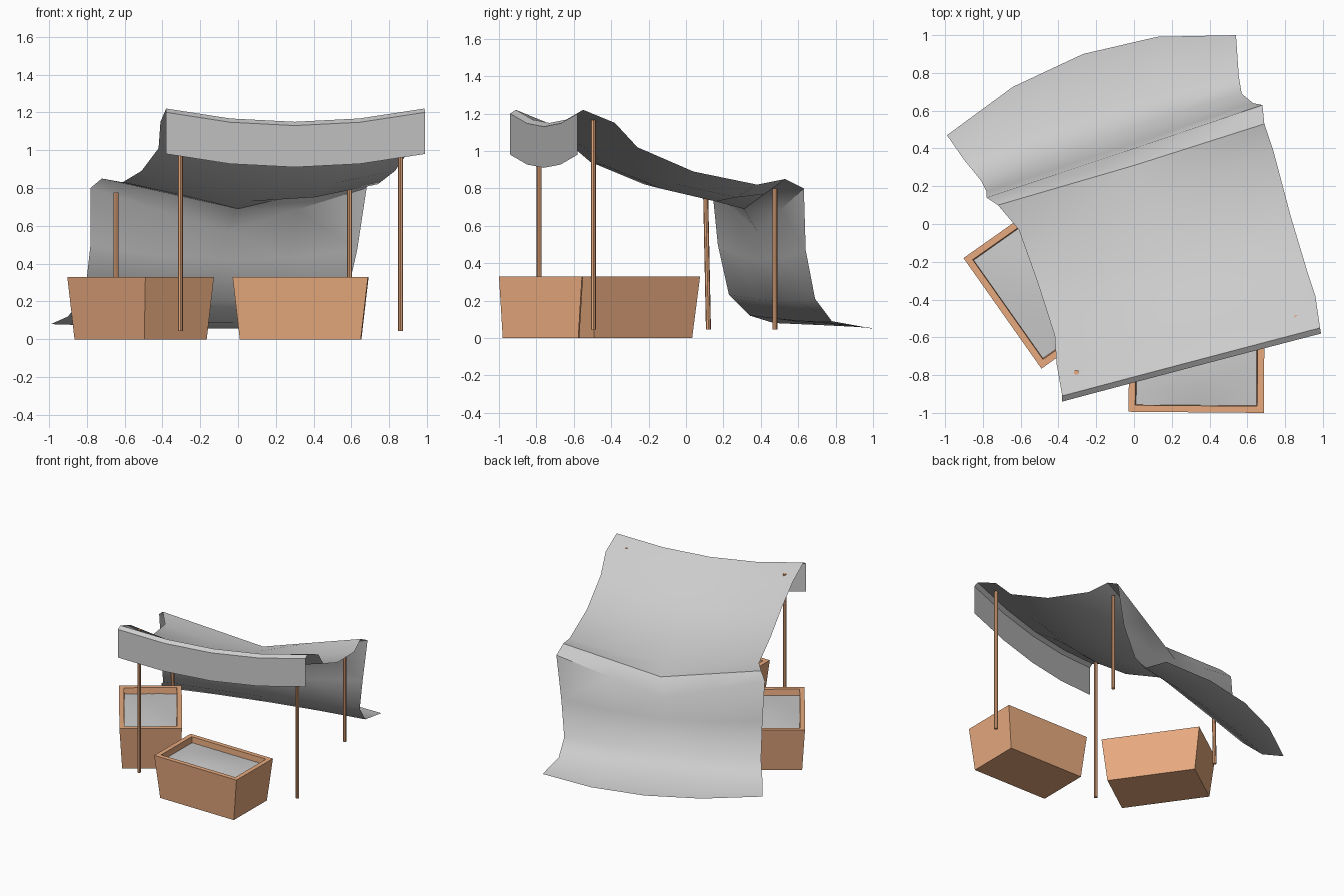
import bpy, bmesh, math
from mathutils import Vector, Matrix

if "Cube" in bpy.data.objects:
    bpy.data.objects.remove(bpy.data.objects["Cube"])

wood = bpy.data.materials.new("wood")
wood.diffuse_color = (0.8, 0.4, 0.21, 1)
wood.use_nodes = True
wood.node_tree.nodes["Principled BSDF"].inputs["Base Color"].default_value = wood.diffuse_color


def make_object(name, bm, material=None):
    mesh = bpy.data.meshes.new(name)
    bm.to_mesh(mesh)
    bm.free()
    ob = bpy.data.objects.new(name, mesh)
    bpy.context.collection.objects.link(ob)
    if material:
        mesh.materials.append(material)
    return ob


def smooth(ob, angle):
    bpy.ops.object.select_all(action='DESELECT')
    ob.select_set(True)
    bpy.context.view_layer.objects.active = ob
    bpy.ops.object.shade_smooth_by_angle(angle=math.radians(angle))


# Canopy cloth: rows of (left, middle, right), from front flap over to rear hem
rows = [
    ((-.38, -.94, .98), (.30, -.76, .91), (.99, -.58, .98)),
    ((-.38, -.94, 1.20), (.30, -.76, 1.13), (.99, -.58, 1.20)),
    ((-.38, -.91, 1.22), (.30, -.73, 1.15), (.985, -.55, 1.22)),
    ((-.41, -.74, 1.15), (.28, -.56, 1.03), (.96, -.38, 1.15)),
    ((-.42, -.59, 1.01), (.25, -.43, .92), (.92, -.26, 1.02)),
    ((-.51, -.31, .89), (.16, -.14, .80), (.83, .04, .89)),
    ((-.61, -.03, .83), (.07, .16, .73), (.74, .38, .82)),
    ((-.72, .10, .85), (0, .31, .69), (.69, .53, .85)),
    ((-.78, .14, .80), (-.06, .38, .57), (.68, .63, .80)),
    ((-.78, .17, .50), (-.09, .40, .42), (.63, .64, .47)),
    ((-.81, .23, .23), (-.13, .48, .20), (.57, .69, .21)),
    ((-.90, .34, .12), (-.18, .62, .09), (.555, .78, .09)),
    ((-.99, .47, .08), (-.27, .90, .06), (.54, 1.0, .05)),
]
creased = (7, 8)
bm = bmesh.new()
grid = []
for r, (left, mid, right) in enumerate(rows):
    a, m, b = Vector(left), Vector(mid), Vector(right)
    if r in creased:
        pts = [a, (a + m) / 2, m, (m + b) / 2, b]
    else:
        pts = [a * (1 - u) * (1 - 2 * u) + m * 4 * u * (1 - u) + b * u * (2 * u - 1)
               for u in (0, .25, .5, .75, 1)]
    grid.append([bm.verts.new(p) for p in pts])
for low, high in zip(grid, grid[1:]):
    for j in range(4):
        bm.faces.new((low[j], low[j + 1], high[j + 1], high[j]))
smooth(make_object("canopy_cloth", bm), 40)


# Support posts
def post(name, bottom, top, radius=.0135):
    a, b = Vector(bottom), Vector(top)
    bm = bmesh.new()
    rot = (b - a).to_track_quat('Z', 'Y').to_matrix().to_4x4()
    bmesh.ops.create_cone(bm, cap_ends=True, segments=8, radius1=radius, radius2=radius,
                          depth=(b - a).length,
                          matrix=Matrix.Translation((a + b) / 2) @ rot)
    make_object(name, bm, wood)


post("front_left_post", (-.305, -.785, .045), (-.305, -.785, 1.16))
post("front_right_post", (.86, -.495, .045), (.86, -.495, 1.165))
post("back_left_post", (-.645, .12, .045), (-.645, .105, .775))
post("back_right_post", (.59, .475, .045), (.59, .475, .80))


# Tapered open crate with a gently domed filling
def crate(name, centre, degrees):
    place = Matrix.Translation((*centre, 0)) @ Matrix.Rotation(math.radians(degrees), 4, 'Z')
    bm = bmesh.new()
    loops = []
    for hx, hy, z in ((.32, .202, 0), (.358, .222, .33), (.323, .187, .33), (.29, .17, .04)):
        loops.append([bm.verts.new((sx * hx, sy * hy, z))
                      for sx, sy in ((-1, -1), (1, -1), (1, 1), (-1, 1))])
    for lo, hi in zip(loops, loops[1:]):
        for i in range(4):
            k = (i + 1) % 4
            bm.faces.new((lo[i], lo[k], hi[k], hi[i]))
    bm.faces.new(reversed(loops[0]))
    bm.faces.new(loops[-1])
    make_object(name, bm, wood).matrix_world = place

    bm = bmesh.new()
    bmesh.ops.create_grid(bm, x_segments=6, y_segments=4, size=1)
    for v in bm.verts:
        dome = (1 - v.co.x ** 2) * (1 - v.co.y ** 2)
        v.co = (v.co.x * .321, v.co.y * .186, .285 + .02 * dome)
    fill = make_object(name + "_filling", bm)
    fill.matrix_world = place
    smooth(fill, 40)


crate("front_crate", (.331, -.775), -.5)
crate("side_crate", (-.515, -.345), -54.8)
